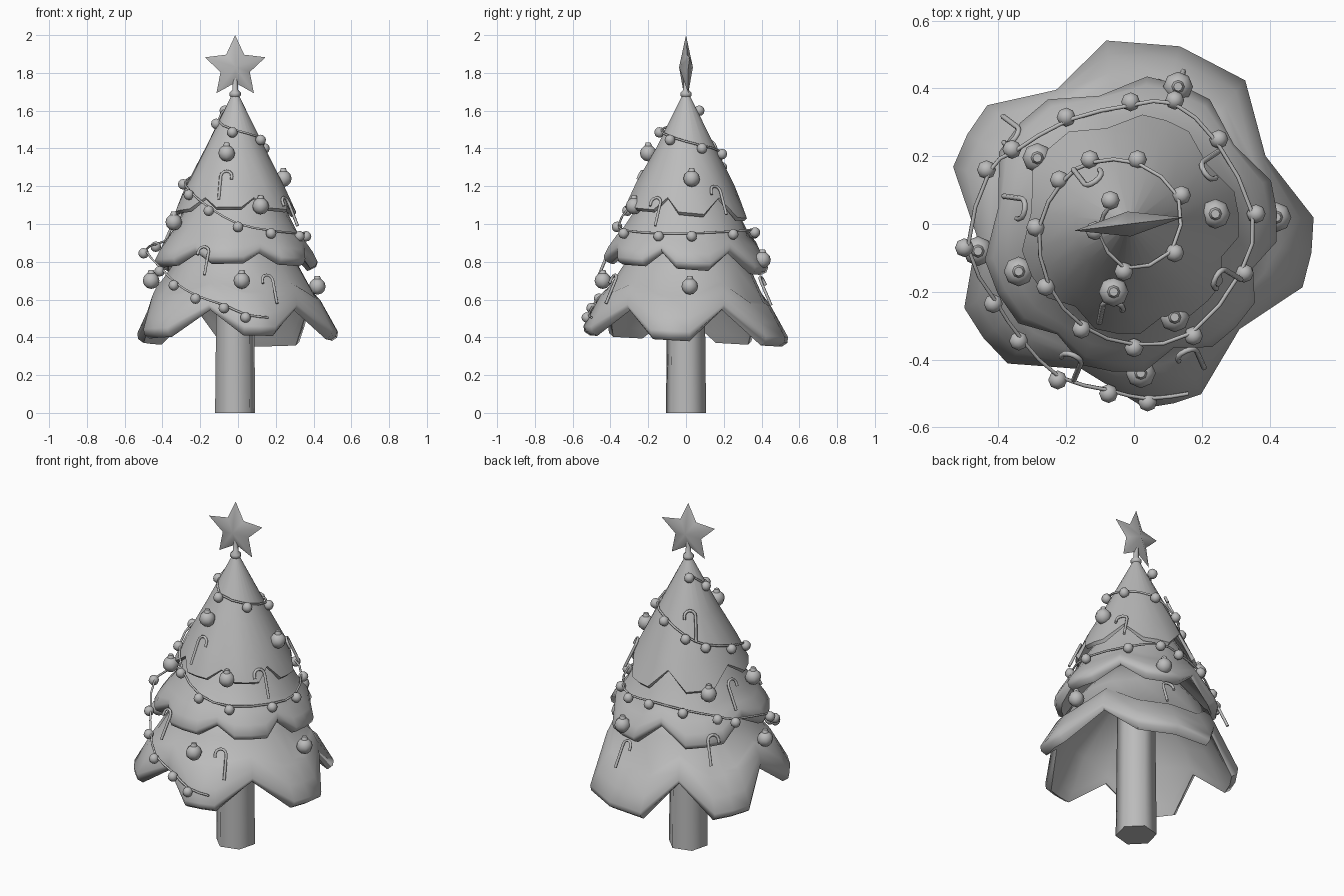
import bpy, bmesh
from math import sin, cos, pi, radians, hypot
from mathutils import Vector, Matrix

cube = bpy.data.objects.get("Cube")
if cube:
    bpy.data.objects.remove(cube, do_unlink=True)

AXIS = -0.015  # the tree stands slightly off centre

grey = bpy.data.materials.new("plain_grey")
grey.use_nodes = True
GREY = (0.5, 0.5, 0.5, 1)
grey.diffuse_color = GREY
grey.node_tree.nodes["Principled BSDF"].inputs["Base Color"].default_value = GREY


def finish(obj, angle=None):
    obj.data.materials.append(grey)
    if angle:
        bpy.ops.object.select_all(action="DESELECT")
        bpy.context.view_layer.objects.active = obj
        obj.select_set(True)
        bpy.ops.object.shade_smooth_by_angle(angle=radians(angle))
    return obj


def mesh_object(name, bm, angle):
    bmesh.ops.recalc_face_normals(bm, faces=bm.faces)
    mesh = bpy.data.meshes.new(name)
    bm.to_mesh(mesh)
    bm.free()
    obj = bpy.data.objects.new(name, mesh)
    bpy.context.collection.objects.link(obj)
    return finish(obj, angle)


def polar(azimuth, r, z):
    a = radians(azimuth)
    return Vector((AXIS + r * cos(a), r * sin(a), z))


def tube(name, points, radius):
    curve = bpy.data.curves.new(name, "CURVE")
    curve.dimensions = "3D"
    curve.bevel_depth = radius
    curve.bevel_resolution = 1
    curve.use_fill_caps = True
    spline = curve.splines.new("POLY")
    spline.points.add(len(points) - 1)
    for point, co in zip(spline.points, points):
        point.co = (*co, 1)
    obj = bpy.data.objects.new(name, curve)
    bpy.context.collection.objects.link(obj)
    return finish(obj)


def loft(name, rings, angle):
    """Closed surface through rings of points, capped at both ends."""
    bm = bmesh.new()
    loops = [[bm.verts.new(co) for co in ring] for ring in rings]
    n = len(loops[0])
    for low, high in zip(loops, loops[1:]):
        for i in range(n):
            j = (i + 1) % n
            bm.faces.new((low[i], low[j], high[j], high[i]))
    bm.faces.new(loops[0])
    bm.faces.new(loops[-1])
    return mesh_object(name, bm, angle)


def tier(name, lobes, rings):
    """Skirt of drooping lobes (azimuth, half width), hanging lower at the back.
    Each ring is tip radius, tip z, valley radius, valley z."""
    columns = []
    for i, (lobe, half) in enumerate(lobes):
        follower, follower_half = lobes[(i + 1) % len(lobes)]
        gap = (follower - follower_half - lobe - half) % 360
        columns += [(lobe - half, True), (lobe, True), (lobe + half, True),
                    (lobe + half + gap / 2, False)]
    shape = []
    for tip_r, tip_z, valley_r, valley_z in rings:
        droop = 0.03 if tip_z < valley_z else 0
        shape.append([polar(a, tip_r, tip_z - droop * sin(radians(a))) if tip
                      else polar(a, valley_r, valley_z) for a, tip in columns])
    return loft(name, shape, 55)


# Three tiers of branches, the lower two with a thick band along the rim
tier("lower_branches", [(-142, 11), (-76, 9), (-9, 11), (74, 23), (151, 11)], [
    (0.2, 0.95, 0.2, 0.95), (0.34, 0.77, 0.34, 0.77), (0.425, 0.615, 0.39, 0.7),
    (0.45, 0.6, 0.41, 0.685), (0.503, 0.505, 0.44, 0.62), (0.545, 0.43, 0.45, 0.575),
    (0.54, 0.4, 0.445, 0.555), (0.51, 0.38, 0.425, 0.545), (0.48, 0.43, 0.405, 0.575),
    (0.39, 0.61, 0.36, 0.68), (0.1, 0.92, 0.1, 0.92)])
UPPER_LOBES = [(-152, 14), (-96, 12), (-44, 12), (5, 12), (70, 13), (137, 14)]
tier("middle_branches", UPPER_LOBES, [
    (0.18, 1.22, 0.18, 1.22), (0.28, 1.06, 0.28, 1.06), (0.33, 0.955, 0.325, 0.98),
    (0.37, 0.91, 0.355, 0.935), (0.413, 0.85, 0.38, 0.905), (0.438, 0.8, 0.388, 0.88),
    (0.43, 0.775, 0.385, 0.855), (0.4, 0.76, 0.365, 0.845), (0.365, 0.805, 0.345, 0.87),
    (0.1, 1.12, 0.1, 1.12)])
tier("upper_branches", UPPER_LOBES, [
    (0.015, 1.69, 0.015, 1.69), (0.16, 1.4, 0.16, 1.4), (0.265, 1.19, 0.265, 1.2),
    (0.325, 1.06, 0.29, 1.14), (0.31, 1.045, 0.28, 1.13), (0.1, 1.35, 0.1, 1.35)])


def turned(name, sides, start, profile):
    """Faceted post from radius and height pairs."""
    angles = [start + 360 * i / sides for i in range(sides)]
    return loft(name, [[polar(a, r, z) for a in angles] for r, z in profile], 65)


turned("trunk", 6, 15, [(0.11, 0), (0.1, 0.9)])
turned("star_holder", 8, 0, [(0.02, 1.67), (0.03, 1.68), (0.03, 1.695),
                             (0.015, 1.71), (0.012, 1.78)])

# Five-pointed star with a raised centre on both sides
bm = bmesh.new()
rim = []
for i in range(10):
    r = 0.082 if i % 2 else 0.17
    rim.append(bm.verts.new((r * sin(i * pi / 5), 0, r * cos(i * pi / 5))))
for side in (-1, 1):
    peak = bm.verts.new((0, side * 0.037, 0))
    for i in range(10):
        bm.faces.new((rim[i], rim[(i + 1) % 10], peak))
star = mesh_object("star", bm, 60)
star.location = (AXIS, 0, 1.83)
star.rotation_euler.z = radians(7)


def ball(bm, co, radius):
    bmesh.ops.create_uvsphere(bm, u_segments=8, v_segments=6, radius=radius,
                              matrix=Matrix.Translation(co))


# Bead garland winding down around the tree
BEADS = [(-.07, .07, 1.6), (-.115, -.02, 1.53), (-.03, -.14, 1.485), (.12, -.085, 1.445),
         (.14, .085, 1.4), (.01, .19, 1.37), (-.13, .19, 1.3), (-.22, .13, 1.25),
         (-.29, -.01, 1.21), (-.26, -.185, 1.155), (-.155, -.31, 1.07), (0, -.365, .985),
         (.175, -.33, .95), (.325, -.145, .935), (.36, .03, .935), (.25, .25, .945),
         (.12, .365, .955), (-.01, .36, .95), (-.2, .315, .93), (-.36, .22, .9),
         (-.435, .16, .88), (-.5, -.07, .845), (-.415, -.235, .75), (-.34, -.345, .675),
         (-.225, -.46, .605), (-.075, -.5, .555), (.04, -.525, .505)]
bm = bmesh.new()
for bead in BEADS:
    ball(bm, bead, 0.028)
mesh_object("garland_beads", bm, 60)

# The cord runs just inside the beads, rounded between them
knots = [Vector((x - 0.01 * x / hypot(x, y), y - 0.01 * y / hypot(x, y), z + 0.016))
         for x, y, z in BEADS] + [Vector((0.16, -0.5, 0.505))]
cord = []
for i in range(len(knots) - 1):
    p0, p1, p2 = knots[max(i - 1, 0)], knots[i], knots[i + 1]
    p3 = knots[min(i + 2, len(knots) - 1)]
    middle = (p1 + p2) * 0.5625 - (p0 + p3) * 0.0625
    cord += [p1, middle]
tube("garland_cord", cord + [knots[-1]], 0.006)

# Large baubles with small caps
BAUBLES = [(-.06, -.2, 1.375), (.24, .03, 1.24), (.12, -.275, 1.095), (-.34, -.14, 1.01),
           (-.285, .195, 1.02), (.13, .405, .81), (.02, -.44, .7), (.42, .02, .67),
           (-.46, -.08, .7)]
for i, spot in enumerate(BAUBLES):
    bm = bmesh.new()
    ball(bm, spot, 0.044)
    bmesh.ops.create_cone(bm, cap_ends=True, segments=8, radius1=0.02, radius2=0.013, depth=0.02,
                          matrix=Matrix.Translation(Vector(spot) + Vector((0, 0, 0.046))))
    mesh_object(f"bauble_{i + 1}", bm, 50)

# Candy canes: azimuth, distance from the axis, height of the hook, hook direction
CANES = [(-101, .235, 1.28, 1), (-31, .3, 1.14, -1), (34, .27, 1.2, -1), (128, .16, 1.44, -1),
         (172, .31, 1.06, 1), (143, .42, .82, 1), (-66, .41, .73, -1), (-113, .42, .88, -1),
         (74, .41, .72, 1)]
for i, (azimuth, r, z, turn) in enumerate(CANES):
    top = polar(azimuth, r, z)
    out = polar(azimuth, 1, 0) - polar(azimuth, 0, 0)
    across = Vector((-out.y, out.x, 0)) * turn
    down = (out * 0.45 - Vector((0, 0, 1))).normalized()
    bend = 0.03
    path = [top + down * 0.165 - across * bend]
    for k in range(7):
        a = pi * k / 6
        path.append(top + down * bend * (1 - sin(a)) - across * bend * cos(a))
    path.append(path[-1] + down * 0.018)
    tube(f"candy_cane_{i + 1}", path, 0.008)
